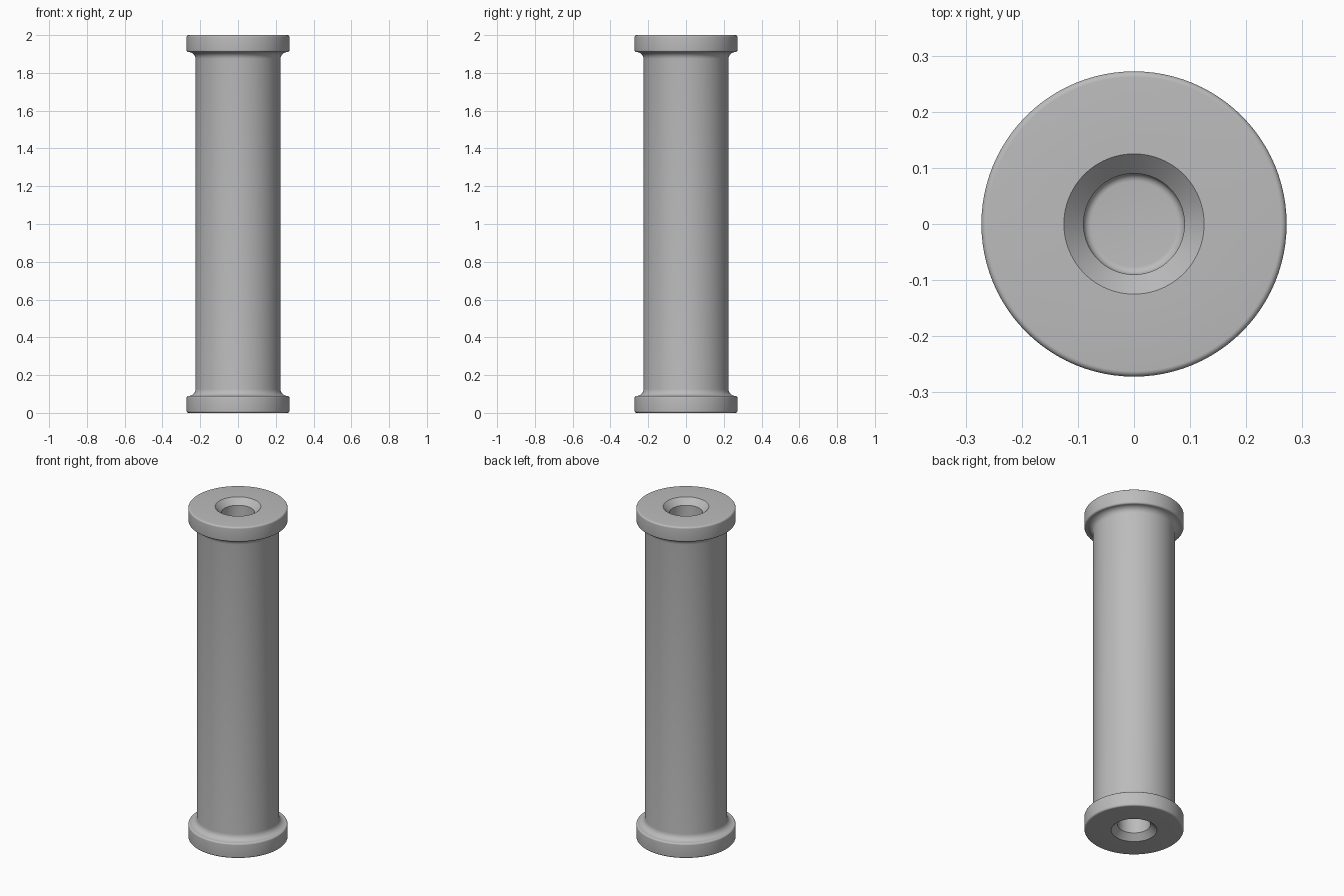
import bpy
import bmesh
from math import cos, sin, pi, radians

cube = bpy.data.objects.get("Cube")
if cube:
    bpy.data.objects.remove(cube, do_unlink=True)

HEIGHT = 2.0
BODY_R, FLANGE_R, FLANGE_H = 0.225, 0.272, 0.09
HOLE_R, RIM_R, HOLE_DEPTH = 0.09, 0.125, 0.2
STEPS = 96


def arc(r, z, radius, start, end, n=6):
    """Points of an arc in the profile plane, angles in degrees."""
    return [(r + radius * cos(radians(start + (end - start) * i / n)),
             z + radius * sin(radians(start + (end - start) * i / n)))
            for i in range(n + 1)]


# Half profile: blind hole floor, countersink, rounded flange, fillet to shaft
edge, fillet, floor = 0.01, 0.036, 0.014
half = [(0, HOLE_DEPTH)]
half += arc(HOLE_R - floor, HOLE_DEPTH - floor, floor, 90, 0)
half += [(HOLE_R, RIM_R - HOLE_R), (RIM_R, 0)]
half += arc(FLANGE_R - edge, edge, edge, -90, 0)
half += arc(FLANGE_R - edge, FLANGE_H - edge, edge, 0, 90)
half += arc(BODY_R + fillet, FLANGE_H + fillet, fillet, 270, 180)
profile = half + [(r, HEIGHT - z) for r, z in reversed(half)]

# Lathe the mirrored profile around the vertical axis
bm = bmesh.new()
verts = [bm.verts.new((r, 0, z)) for r, z in profile]
edges = [bm.edges.new(pair) for pair in zip(verts, verts[1:])]
bmesh.ops.spin(bm, geom=verts + edges, cent=(0, 0, 0), axis=(0, 0, 1),
               angle=2 * pi, steps=STEPS)
bmesh.ops.remove_doubles(bm, verts=bm.verts, dist=0.0001)
bmesh.ops.recalc_face_normals(bm, faces=bm.faces)
mesh = bpy.data.meshes.new("flanged_spool")
bm.to_mesh(mesh)
bm.free()
spool = bpy.data.objects.new("flanged_spool", mesh)
bpy.context.collection.objects.link(spool)

# Plain grey finish
grey = bpy.data.materials.new("plain_grey")
grey.use_nodes = True
colour = (0.5, 0.5, 0.5, 1)
grey.diffuse_color = colour
grey.node_tree.nodes["Principled BSDF"].inputs["Base Color"].default_value = colour
mesh.materials.append(grey)

bpy.context.view_layer.objects.active = spool
spool.select_set(True)
bpy.ops.object.shade_smooth_by_angle(angle=radians(30))
